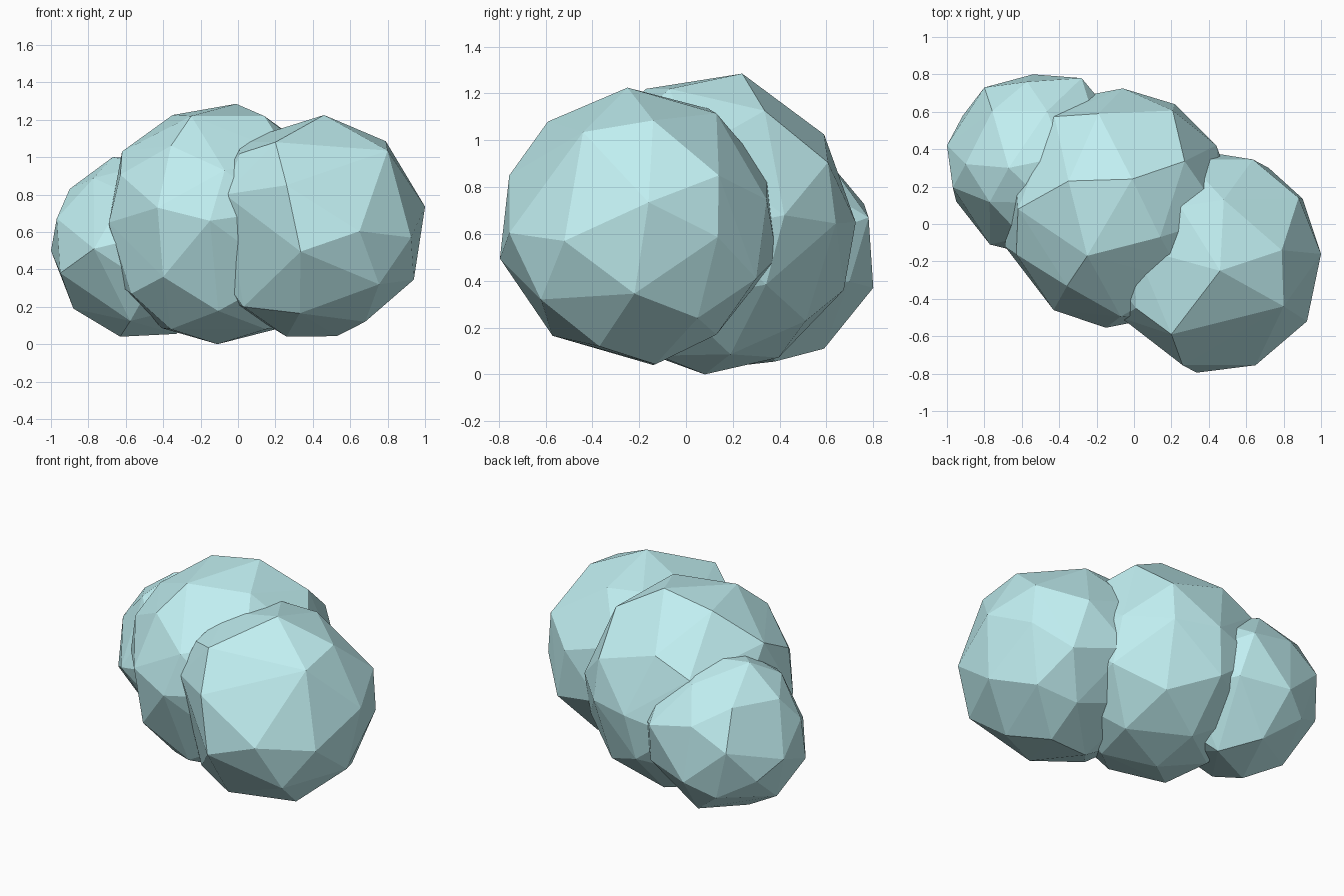
import bpy, bmesh
from mathutils import Vector, Euler

mat = bpy.data.materials.new("pale_teal")
mat.diffuse_color = (0.53, 0.86, 0.88, 1)


def lobe(name, centre, radius, turn, corners):
    """Low-poly ball: an icosphere whose nearest points give way to the chosen corners."""
    centre = Vector(centre)
    corners = [Vector(c) for c in corners]
    ball = bmesh.new()
    bmesh.ops.create_icosphere(ball, subdivisions=2, radius=radius)
    rot = Euler(turn).to_matrix()
    fill = [rot @ v.co + centre for v in ball.verts]
    ball.free()
    points = corners + [p for p in fill
                        if min((p - c).length for c in corners) > 0.38 * radius]
    bm = bmesh.new()
    for p in points:
        bm.verts.new(p)
    hull = bmesh.ops.convex_hull(bm, input=bm.verts[:])
    loose = {g for g in hull["geom_interior"] if isinstance(g, bmesh.types.BMVert)}
    bmesh.ops.delete(bm, geom=list(loose), context='VERTS')
    bmesh.ops.recalc_face_normals(bm, faces=bm.faces[:])
    mesh = bpy.data.meshes.new(name)
    bm.to_mesh(mesh)
    bm.free()
    mesh.materials.append(mat)
    obj = bpy.data.objects.new(name, mesh)
    bpy.context.collection.objects.link(obj)
    return obj


# front right lobe
lobe("front_lobe", (0.40, -0.20, 0.63), 0.605, (0.4, 0.2, 0.3), [
    (1.0, -0.16, 0.735), (0.46, -0.25, 1.225), (0.79, -0.14, 1.085),
    (0.80, -0.44, 1.035), (0.925, -0.52, 0.57), (0.94, -0.22, 0.345),
    (0.65, -0.755, 0.604), (0.335, -0.795, 0.495), (0.26, -0.755, 0.85),
    (0.88, 0.14, 0.85), (0.26, -0.14, 0.04), (0.72, 0.30, 0.41),
    (0.48, 0.13, 1.115), (-0.07, -0.50, 0.80), (0.754, -0.62, 0.32),
    (0.33, -0.57, 0.165), (0.68, -0.37, 0.12), (0.55, 0.13, 0.17),
    (0.03, -0.42, 0.20), (0.20, -0.59, 1.08)])

# large middle lobe
lobe("middle_lobe", (-0.09, 0.09, 0.645), 0.65, (0.2, 0.5, 0.1), [
    (-0.01, 0.24, 1.285), (-0.35, 0.23, 1.225), (0.14, -0.07, 1.22),
    (-0.25, -0.17, 1.22), (-0.62, 0.08, 1.03), (-0.15, -0.555, 0.66),
    (-0.43, -0.46, 0.73), (-0.69, -0.12, 0.65), (-0.11, 0.08, 0.0),
    (-0.06, 0.725, 0.65), (0.22, 0.64, 0.645), (0.44, 0.42, 0.68),
    (-0.19, 0.59, 1.025), (-0.40, -0.41, 0.36), (-0.57, -0.17, 0.27),
    (-0.36, -0.14, 0.08), (0.15, -0.12, 0.08)])

# small back left lobe
lobe("back_lobe", (-0.52, 0.32, 0.52), 0.49, (0.1, 0.3, 0.6), [
    (-1.0, 0.42, 0.50), (-0.80, 0.73, 0.60), (-0.54, 0.80, 0.37),
    (-0.28, 0.78, 0.67), (-0.63, 0.25, 0.04), (-0.33, 0.38, 0.055),
    (-0.95, 0.12, 0.38), (-0.77, -0.11, 0.51), (-0.67, 0.30, 1.0),
    (-0.90, 0.32, 0.83), (-0.88, 0.32, 0.19), (-0.50, 0.59, 0.11)])
